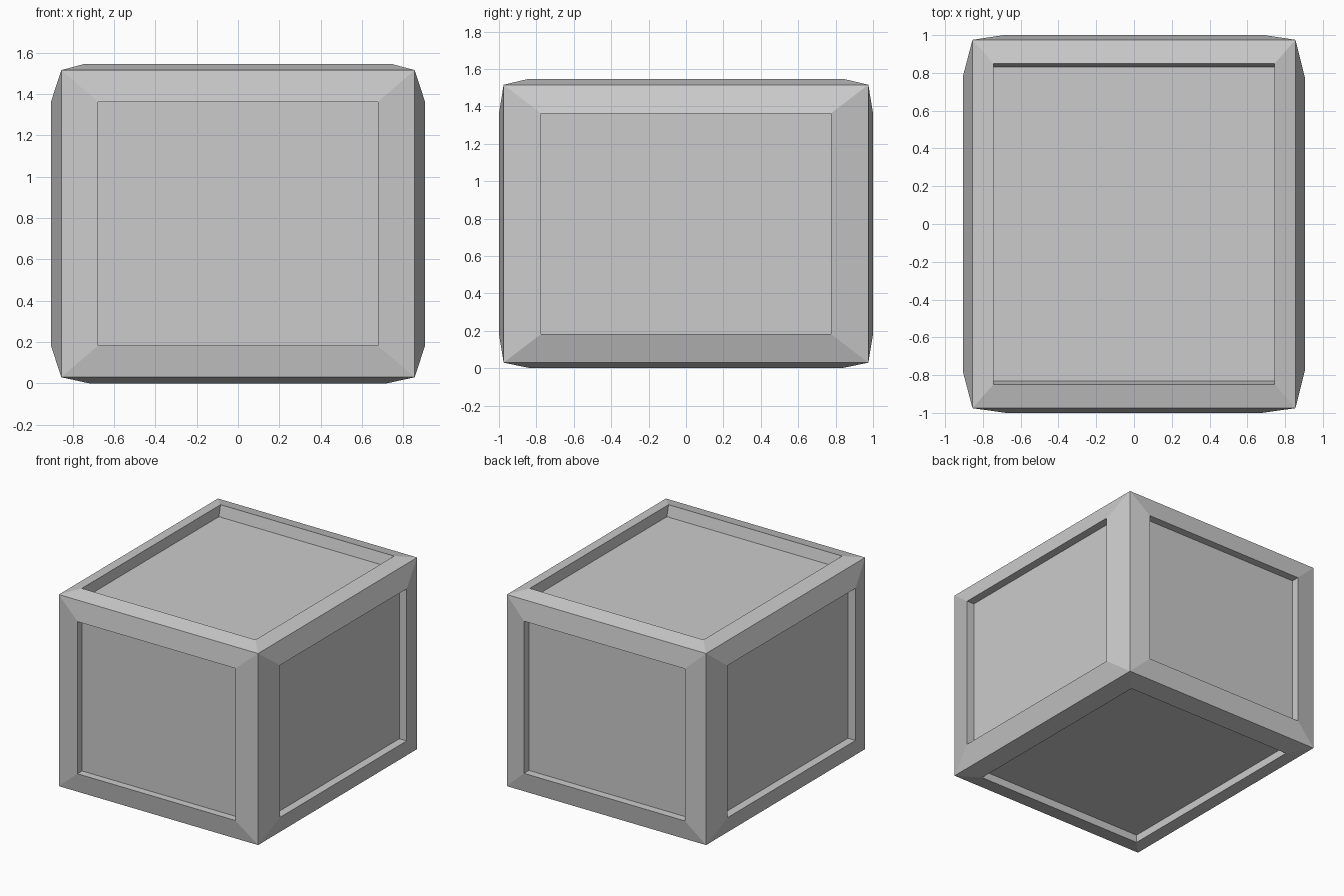
import bpy, bmesh
from mathutils import Vector

if "Cube" in bpy.data.objects:
    bpy.data.objects.remove(bpy.data.objects["Cube"])

MID_Z = 0.7725
CORNER = Vector((0.855, 0.975, 0.743))      # half size at the eight corners

# (axis, sign): rim half size, with its own axis as rim height; panel half size likewise
SIDES = {
    (0, 1): ((0.905, 0.775, 0.59), (0.842, 0.775, 0.59)),
    (0, -1): ((0.905, 0.785, 0.59), (0.84, 0.785, 0.59)),
    (1, -1): ((0.677, 1.0, 0.59), (0.677, 0.943, 0.59)),
    (1, 1): ((0.69, 1.0, 0.59), (0.69, 0.94, 0.59)),
    (2, 1): ((0.745, 0.85, 0.7725), (0.745, 0.83, 0.687)),
    (2, -1): ((0.72, 0.83, 0.7725), (0.72, 0.83, 0.713)),
}

# Box core, each side replaced by a sloped frame and a sunken panel
bm = bmesh.new()
bmesh.ops.create_cube(bm, size=2)
for face in list(bm.faces):
    face.normal_update()
    axis = max(range(3), key=lambda i: abs(face.normal[i]))
    sign = 1 if face.normal[axis] > 0 else -1
    rings = [list(face.verts)]
    for half in SIDES[axis, sign]:
        rings.append([bm.verts.new([s * h for s, h in zip(v.co, half)])
                      for v in face.verts])
    bm.faces.remove(face)
    for outer, inner in zip(rings, rings[1:]):
        for i in range(4):
            j = (i + 1) % 4
            bm.faces.new((outer[i], outer[j], inner[j], inner[i]))
    bm.faces.new(rings[-1])

# Size the shared corners and stand the crate on the floor
for v in bm.verts:
    if all(abs(abs(c) - 1) < 1e-6 for c in v.co):
        v.co = v.co * 1.0
        v.co = [c * h for c, h in zip(v.co, CORNER)]
    v.co.z += MID_Z
bmesh.ops.recalc_face_normals(bm, faces=bm.faces)

mesh = bpy.data.meshes.new("crate")
bm.to_mesh(mesh)
bm.free()
crate = bpy.data.objects.new("crate", mesh)
bpy.context.collection.objects.link(crate)
